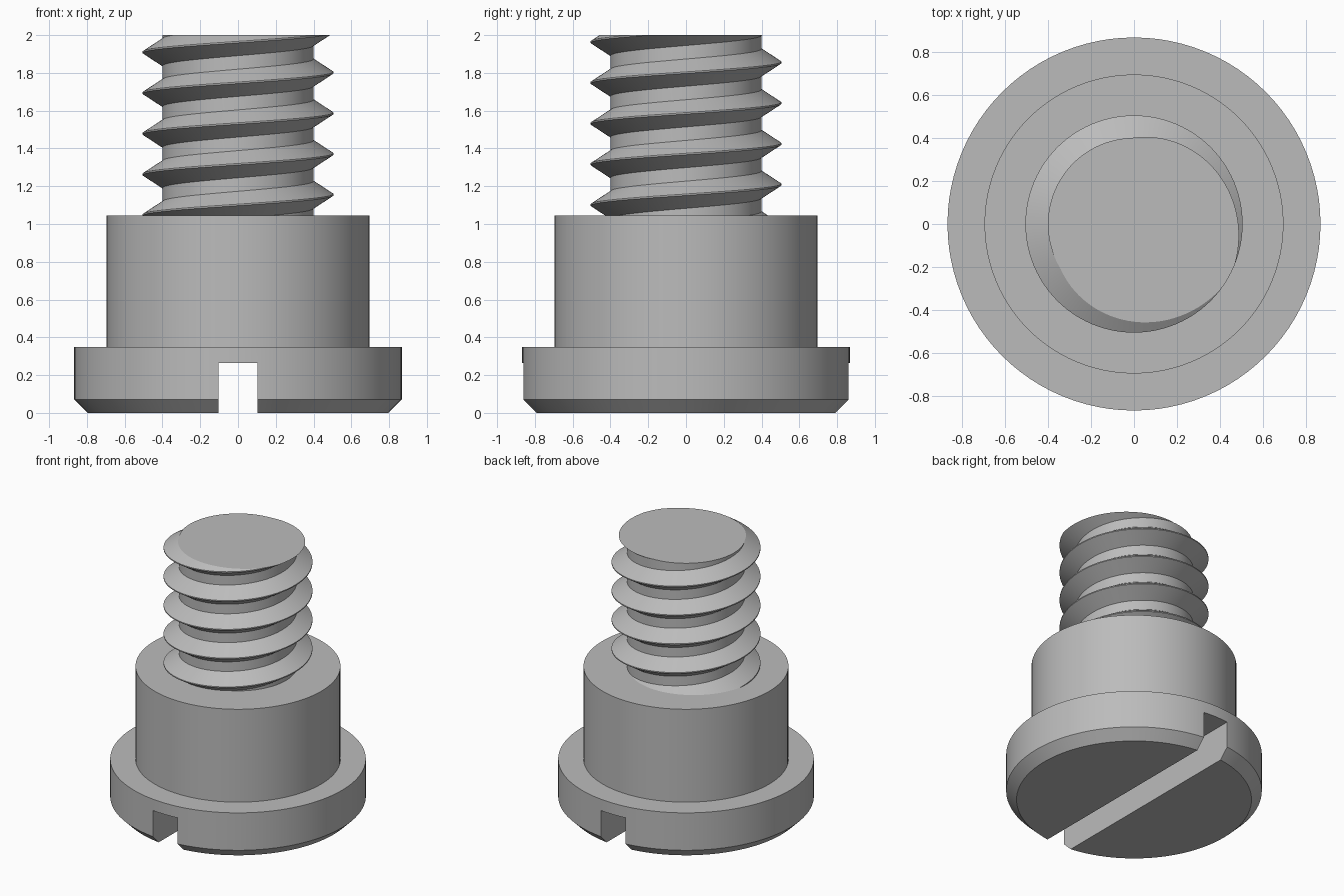
import bpy, bmesh, math

cube = bpy.data.objects.get("Cube")
if cube:
    bpy.data.objects.remove(cube, do_unlink=True)

SEGMENTS = 96
HEAD_R, HEAD_TOP, CHAMFER = 0.867, 0.35, 0.07
SHOULDER_R, SHOULDER_TOP = 0.695, 1.045
ROOT_R, CREST_R, PITCH, TOP = 0.40, 0.505, 0.2155, 2.0
CREST_Z = 1.155   # height of the thread crest on the +x side

steel = bpy.data.materials.new("plain grey steel")
steel.use_nodes = True
grey = (0.5, 0.5, 0.5, 1)
steel.diffuse_color = grey
steel.node_tree.nodes["Principled BSDF"].inputs["Base Color"].default_value = grey


def add_object(name, bm):
    bmesh.ops.recalc_face_normals(bm, faces=bm.faces)
    mesh = bpy.data.meshes.new(name)
    bm.to_mesh(mesh)
    bm.free()
    mesh.materials.append(steel)
    obj = bpy.data.objects.new(name, mesh)
    bpy.context.collection.objects.link(obj)
    return obj


def select_only(obj):
    bpy.ops.object.select_all(action='DESELECT')
    obj.select_set(True)
    bpy.context.view_layer.objects.active = obj


def lathe(name, profile, cap_bottom=True):
    """Turn (radius, height) points around z and cap the ends."""
    bm = bmesh.new()
    rings = []
    for r, z in profile:
        rings.append([bm.verts.new((r * math.cos(a), r * math.sin(a), z))
                      for a in (math.tau * i / SEGMENTS for i in range(SEGMENTS))])
    for low, high in zip(rings, rings[1:]):
        for i in range(SEGMENTS):
            j = (i + 1) % SEGMENTS
            bm.faces.new((low[i], low[j], high[j], high[i]))
    bm.faces.new(rings[-1])
    if cap_bottom:
        bm.faces.new(rings[0][::-1])
    return add_object(name, bm)


# Chamfered head with a driver slot cut along y
head = lathe("head", [(HEAD_R - CHAMFER, 0), (HEAD_R, CHAMFER), (HEAD_R, HEAD_TOP)])
bm = bmesh.new()
bmesh.ops.create_cube(bm, size=1)
slot_cutter = add_object("slot_cutter", bm)
slot_cutter.scale = (0.205, 3, 0.53)
slot_cutter.hide_render = True
slot = head.modifiers.new("slot", 'BOOLEAN')
slot.operation = 'DIFFERENCE'
slot.solver = 'EXACT'
slot.object = slot_cutter
bpy.context.view_layer.update()
select_only(head)
bpy.ops.object.modifier_apply(modifier=slot.name)
bpy.data.objects.remove(slot_cutter, do_unlink=True)

# Plain cylindrical shoulder
shoulder = lathe("shoulder", [(SHOULDER_R, HEAD_TOP - 0.01), (SHOULDER_R, SHOULDER_TOP)],
                 cap_bottom=False)

# Right-handed thread: four helical lines joined into flanks, crest and root
section = [(ROOT_R, -0.072), (CREST_R, -0.004), (CREST_R, 0.004), (ROOT_R, 0.072)]
bm = bmesh.new()
lines = []
for r, dz in section:
    line = []
    for i in range(-2 * SEGMENTS, 6 * SEGMENTS + 1):
        turn = i / SEGMENTS
        a = math.tau * turn
        line.append(bm.verts.new((r * math.cos(a), r * math.sin(a),
                                  CREST_Z + PITCH * turn + dz)))
    lines.append(line)
for a, b in zip(lines, lines[1:]):
    for i in range(len(a) - 1):
        bm.faces.new((a[i], a[i + 1], b[i + 1], b[i]))
upper, lower = lines[3], lines[0]
for i in range(len(upper) - 1 - SEGMENTS):
    k = i + SEGMENTS
    bm.faces.new((upper[i], upper[i + 1], lower[k + 1], lower[k]))

# Trim the thread to length and close its flat end
for z, direction in ((TOP, 1), (SHOULDER_TOP - 0.005, -1)):
    bmesh.ops.bisect_plane(bm, geom=bm.verts[:] + bm.edges[:] + bm.faces[:],
                           plane_co=(0, 0, z), plane_no=(0, 0, direction),
                           clear_outer=True)
bmesh.ops.remove_doubles(bm, verts=bm.verts, dist=1e-5)
rim = [e for e in bm.edges if e.is_boundary
       and all(abs(v.co.z - TOP) < 1e-4 for v in e.verts)]
bmesh.ops.edgeloop_fill(bm, edges=rim)
thread = add_object("threaded_shank", bm)

# Smooth round walls, crisp machined edges
for obj in (head, shoulder, thread):
    select_only(obj)
    bpy.ops.object.shade_smooth_by_angle(angle=math.radians(30))
